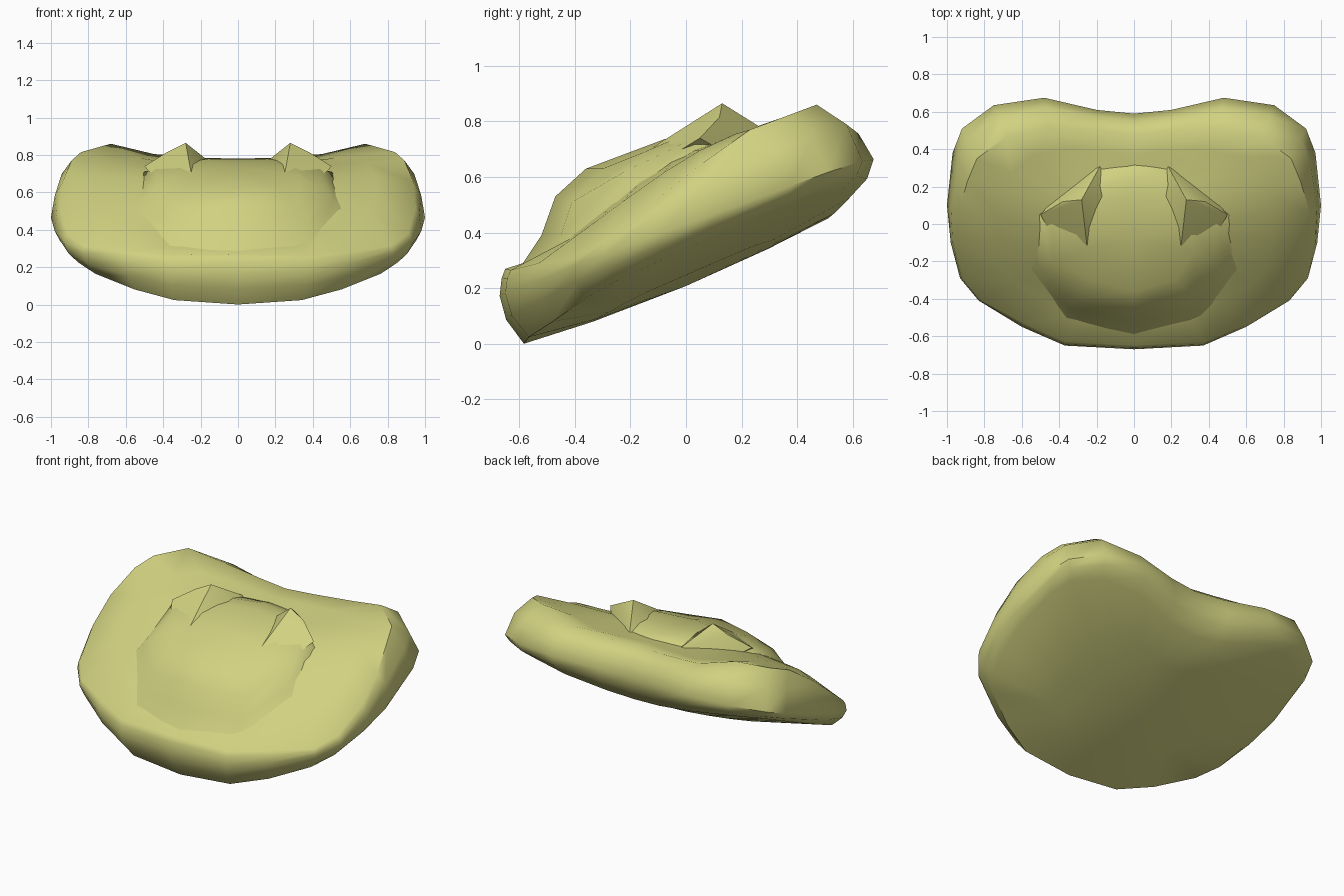
import bpy, bmesh, math

if "Cube" in bpy.data.objects:
    bpy.data.objects.remove(bpy.data.objects["Cube"], do_unlink=True)

# One pale olive material for everything
COLOUR = (0.64, 0.64, 0.22, 1)
olive = bpy.data.materials.new("pale_olive")
olive.use_nodes = True
olive.diffuse_color = COLOUR
bsdf = olive.node_tree.nodes["Principled BSDF"]
bsdf.inputs["Base Color"].default_value = COLOUR
bsdf.inputs["Roughness"].default_value = 0.8


def finish(bm, name, angle):
    bmesh.ops.recalc_face_normals(bm, faces=bm.faces)
    mesh = bpy.data.meshes.new(name)
    bm.to_mesh(mesh)
    bm.free()
    mesh.materials.append(olive)
    obj = bpy.data.objects.new(name, mesh)
    bpy.context.collection.objects.link(obj)
    bpy.ops.object.select_all(action='DESELECT')
    obj.select_set(True)
    bpy.context.view_layer.objects.active = obj
    bpy.ops.object.shade_smooth_by_angle(angle=math.radians(angle))


def mirrored(half):
    """Close a half outline, front middle to back middle, across x = 0."""
    return half + [(-x, y, z) for x, y, z in half[-2:0:-1]]


def loft(name, halves, first=None, last=None, angle=50):
    """Skin a stack of half outlines, with optional closing points."""
    bm = bmesh.new()
    rings = [[bm.verts.new(p) for p in mirrored(h)] for h in halves]
    n = len(rings[0])
    for a, b in zip(rings, rings[1:]):
        for i in range(n):
            j = (i + 1) % n
            bm.faces.new((a[i], a[j], b[j], b[i]))
    for point, ring in ((first, rings[0]), (last, rings[-1])):
        if point:
            tip = bm.verts.new(point)
            for i in range(n):
                bm.faces.new((ring[i], ring[(i + 1) % n], tip))
    finish(bm, name, angle)


def underside(x, y):
    return 0.208 + 0.42 * y + 0.11 * y * y + 0.16 * x * x


def floor(y):
    return 0.695 + 0.42 * y - 0.6 * y * y - 0.3 * max(y, 0) ** 3


# Kidney-shaped slanted body: widest outline and upper crest
wide = [(0, -.67), (.37, -.65), (.6, -.55), (.83, -.41), (.93, -.29),
        (.98, -.1), (1, .1), (.97, .38), (.92, .51), (.75, .635),
        (.48, .675), (.2, .61), (0, .59)]
middle = [(x, y, 0.4 + 0.36 * y + 0.03 * y * y + 0.03 * x * x)
          for x, y in wide]
crest = [(0, -.65, .27), (.37, -.63, .265), (.59, -.53, .29),
         (.82, -.405, .315), (.91, -.29, .38), (.95, -.1, .52),
         (.94, .06, .65), (.89, .23, .77), (.84, .35, .815),
         (.68, .47, .86), (.45, .52, .805), (.18, .5, .785), (0, .48, .78)]
bottom = [(x * .92, y * .87, underside(x * .92, y * .87)) for x, y in wide]
inner_bottom = [(x * .5, y * .5, underside(x * .5, y * .5)) for x, y in wide]
lower = [(m[0] * .975, m[1] * .965, (m[2] + b[2]) / 2)
         for m, b in zip(middle, bottom)]
shoulder = [(c[0] * .35 + m[0] * .65, c[1] * .35 + m[1] * .65,
             c[2] * .65 + m[2] * .35) for c, m in zip(crest, middle)]
dish = [(x * .78, y * .78, .3 * z + .7 * floor(y * .78)) for x, y, z in crest]
inner_dish = [(x * .45, y * .45, floor(y * .45) - .01) for x, y, z in crest]
loft("body", [inner_bottom, bottom, lower, middle, shoulder, crest, dish,
              inner_dish], (0, 0, underside(0, 0)), (0, 0, floor(0) - .01))

# Raised face plate with a skirt that flows into the body
skirt = [(0, -.6, .27), (.37, -.53, .27), (.6, -.26, .46),
         (.58, .06, .62), (.25, .36, .66), (0, .39, .66)]
head_base = [(0, -.52, .39), (.34, -.45, .39), (.51, -.23, .56),
             (.5, .05, .71), (.22, .31, .745), (0, .33, .75)]
head_rim = [(0, -.47, .53), (.33, -.41, .51), (.44, -.22, .62),
            (.44, 0, .725), (.2, .2, .775), (0, .25, .775)]
head_top = [(0, -.36, .63), (.22, -.3, .63), (.32, -.15, .69),
            (.3, 0, .755), (.16, .12, .78), (0, .15, .778)]
loft("face_plate", [skirt, head_base, head_rim, head_top],
     None, (0, -.08, .735))

# Pointed ears: a ridge from the tip down to the outer corner, front face
# flush with the plate and a steep back face
ear = [(.28, .13, .865), (.38, .12, .815), (.5, .05, .74), (.17, .33, .74),
       (.16, .15, .77), (.25, -.13, .7), (.43, -.08, .66), (.38, .19, .66)]
for side, name in ((1, "left_ear"), (-1, "right_ear")):
    bm = bmesh.new()
    for x, y, z in ear:
        bm.verts.new((side * x, y, z))
    bmesh.ops.convex_hull(bm, input=bm.verts[:])
    finish(bm, name, 35)
